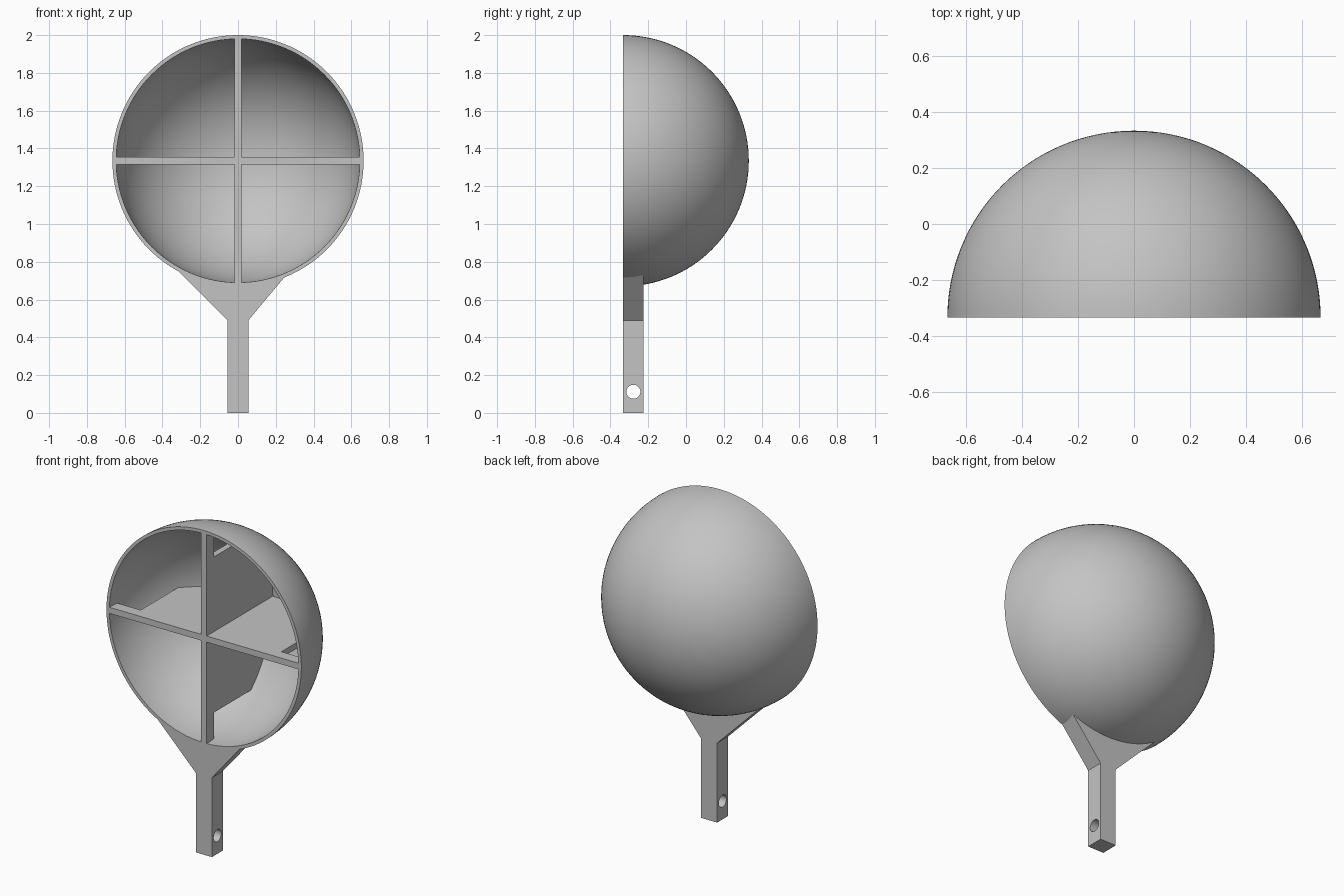
import bpy, bmesh
from math import sin, cos, pi, radians, sqrt, asin
from mathutils import Matrix, Vector

if "Cube" in bpy.data.objects:
    bpy.data.objects.remove(bpy.data.objects["Cube"])

R, R_IN = 0.665, 0.645        # outer and inner dome radius
FRONT, MID_Z = -0.3325, 1.335  # rim plane and dome centre height
DEPTH = 0.108                  # handle thickness

grey = bpy.data.materials.new("plain grey")
grey.use_nodes = True
grey.diffuse_color = (0.55, 0.55, 0.55, 1)
grey.node_tree.nodes["Principled BSDF"].inputs["Base Color"].default_value = (0.55, 0.55, 0.55, 1)


def finish(name, bm):
    bmesh.ops.recalc_face_normals(bm, faces=bm.faces)
    mesh = bpy.data.meshes.new(name)
    bm.to_mesh(mesh)
    bm.free()
    mesh.materials.append(grey)
    obj = bpy.data.objects.new(name, mesh)
    bpy.context.collection.objects.link(obj)
    return obj


def smooth(obj):
    bpy.ops.object.select_all(action='DESELECT')
    obj.select_set(True)
    bpy.context.view_layer.objects.active = obj
    bpy.ops.object.shade_smooth_by_angle(angle=radians(30))


def prism(name, points, offset):
    """Extrude a closed outline of 3D points by an offset."""
    bm = bmesh.new()
    face = bm.faces.new([bm.verts.new(p) for p in points])
    new = bmesh.ops.extrude_face_region(bm, geom=[face])["geom"]
    verts = [v for v in new if isinstance(v, bmesh.types.BMVert)]
    bmesh.ops.translate(bm, verts=verts, vec=offset)
    return finish(name, bm)


# Hollow hemispherical dome, open to the front
STEPS = 32
arc = [i * pi / 2 / STEPS for i in range(STEPS + 1)]
section = [(R * cos(a), R * sin(a)) for a in arc]
inner = [(R_IN * cos(a), R_IN * sin(a)) for a in arc]
bm = bmesh.new()
edges = []
for profile in (section, inner):
    vs = [bm.verts.new((r, y, 0)) for r, y in profile]
    edges += [bm.edges.new(pair) for pair in zip(vs, vs[1:])]
    if profile is section:
        rim = vs[0]
edges.append(bm.edges.new((rim, vs[0])))
bmesh.ops.spin(bm, geom=edges + list(bm.verts), cent=(0, 0, 0), axis=(0, 1, 0),
               angle=2 * pi, steps=128)
bmesh.ops.remove_doubles(bm, verts=bm.verts, dist=0.0001)
bmesh.ops.translate(bm, verts=bm.verts, vec=(0, FRONT, MID_Z))
smooth(finish("dome_shell", bm))

# Crossed ribs: a shallow bar across the rim and a deep web behind it
EMBED, BAR, WEB, HALF = 0.652, 0.07, 0.48, 0.019
bar_end = sqrt(EMBED ** 2 - BAR ** 2)
half = [(EMBED, 0), (bar_end, BAR), (WEB, BAR)]
start = pi / 2 - asin(WEB / EMBED)
half += [(EMBED * cos(a), EMBED * sin(a))
         for a in (start + (pi / 2 - start) * i / 16 for i in range(17))]
outline = half + [(-r, y) for r, y in reversed(half[:-1])]
prism("horizontal_rib", [(r, FRONT + y, MID_Z - HALF) for r, y in outline],
      Vector((0, 0, 2 * HALF)))
prism("vertical_rib", [(-HALF, FRONT + y, MID_Z + r) for r, y in outline],
      Vector((2 * HALF, 0, 0)))

# Handle with a flared neck that hugs the dome
W, NECK = 0.055, 0.49
a0, a1 = radians(-66.3), radians(-122.5)
hug = [a0 + (a1 - a0) * i / 24 for i in range(25)]
outline = [(-W, NECK), (-W, 0), (W, 0), (W, NECK)]
outline += [(EMBED * cos(a), MID_Z + EMBED * sin(a)) for a in hug]
handle = prism("handle", [(x, FRONT, z) for x, z in outline], Vector((0, DEPTH, 0)))

# Round cord hole through the handle, side to side
bm = bmesh.new()
bmesh.ops.create_cone(bm, cap_ends=True, segments=40, radius1=0.037, radius2=0.037, depth=0.4,
                      matrix=Matrix.Translation((0, FRONT + DEPTH / 2, 0.112))
                      @ Matrix.Rotation(pi / 2, 4, 'Y'))
cutter = finish("hole_cutter", bm)
cutter.hide_render = True
cut = handle.modifiers.new("cord hole", 'BOOLEAN')
cut.operation = 'DIFFERENCE'
cut.solver = 'EXACT'
cut.object = cutter
bpy.context.view_layer.objects.active = handle
bpy.ops.object.modifier_apply(modifier=cut.name)
bpy.data.objects.remove(cutter)
smooth(handle)
